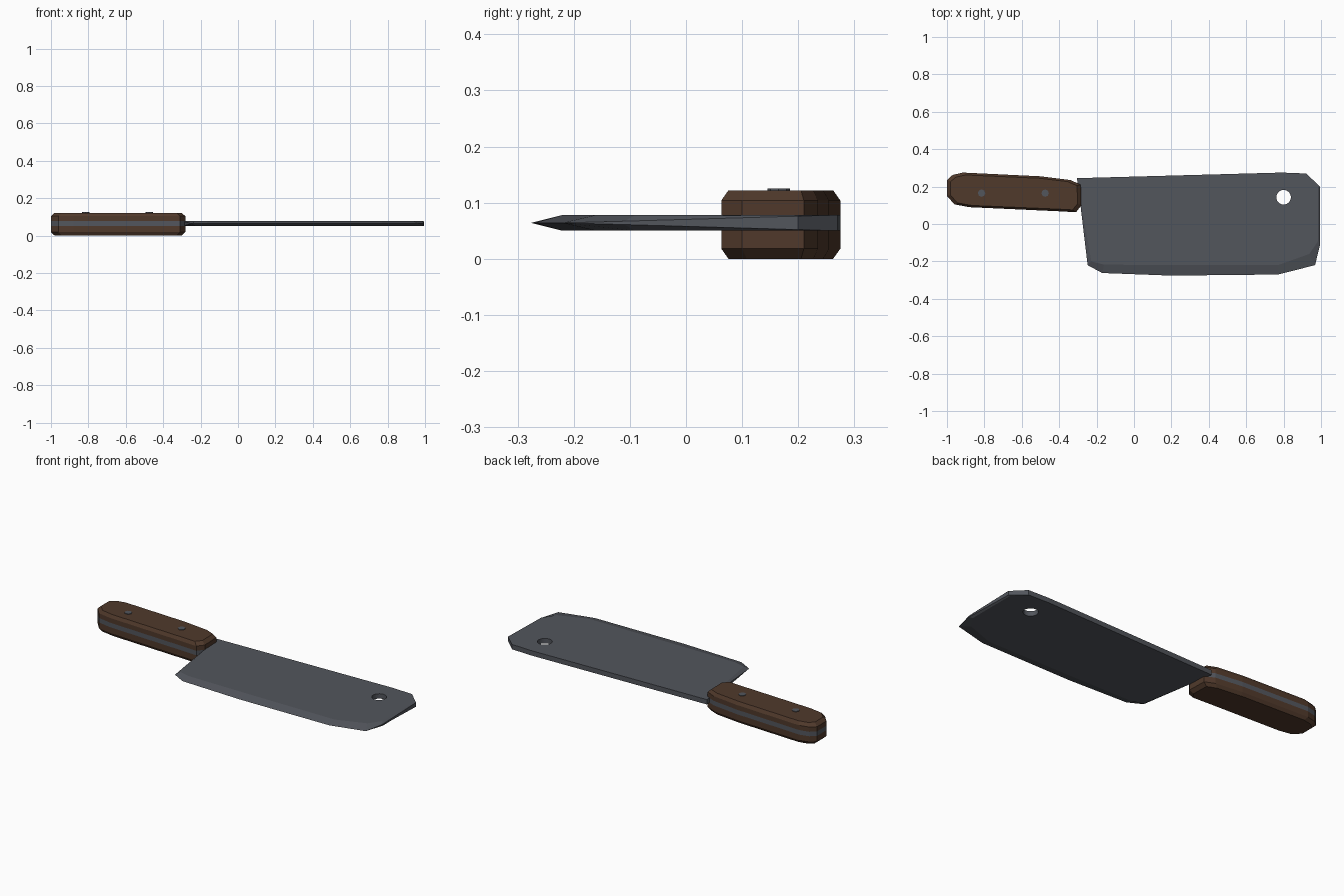
import bpy, bmesh

cube = bpy.data.objects.get("Cube")
if cube:
    bpy.data.objects.remove(cube, do_unlink=True)

MID = 0.064    # height of the blade's centre plane
HALF = 0.014   # half thickness of the blade


def material(name, colour):
    m = bpy.data.materials.new(name)
    m.use_nodes = True
    m.diffuse_color = (*colour, 1)
    m.node_tree.nodes["Principled BSDF"].inputs["Base Color"].default_value = (*colour, 1)
    return m


steel = material("dark steel", (0.085, 0.092, 0.108))
wood = material("brown wood", (0.08, 0.041, 0.024))


def loft(name, rings, mat):
    """Skin a stack of closed rings and cap both ends."""
    bm = bmesh.new()
    loops = [[bm.verts.new(p) for p in ring] for ring in rings]
    n = len(loops[0])
    for a, b in zip(loops, loops[1:]):
        for i in range(n):
            j = (i + 1) % n
            bm.faces.new((a[i], a[j], b[j], b[i]))
    bm.faces.new(loops[0])
    bm.faces.new(loops[-1])
    bmesh.ops.remove_doubles(bm, verts=bm.verts, dist=0.0002)
    bmesh.ops.recalc_face_normals(bm, faces=bm.faces)
    mesh = bpy.data.meshes.new(name)
    bm.to_mesh(mesh)
    bm.free()
    mesh.materials.append(mat)
    ob = bpy.data.objects.new(name, mesh)
    bpy.context.collection.objects.link(ob)
    return ob


def cylinder(name, x, y, z, radius, depth, sides, mat):
    bpy.ops.mesh.primitive_cylinder_add(vertices=sides, radius=radius, depth=depth, location=(x, y, z))
    ob = bpy.context.object
    ob.name = name
    ob.data.materials.append(mat)
    return ob


# Blade: rim x, y, inward offset of the flat side, half thickness at the rim
blade_points = [
    (-0.305, 0.245, 0, 0, HALF), (0.79, 0.275, 0, 0, HALF), (0.92, 0.27, 0, 0, HALF),
    (0.995, 0.2, -0.01, 0, 0.012), (0.995, -0.11, -0.01, 0.02, 0.003),
    (0.968, -0.22, -0.03, 0.06, 0), (0.77, -0.27, 0, 0.05, 0), (0.2, -0.276, 0, 0.056, 0),
    (-0.17, -0.262, 0.01, 0.045, 0), (-0.248, -0.22, 0.02, 0.02, 0), (-0.285, 0.09, 0.006, 0, 0.01),
]
flat = [(x + dx, y + dy) for x, y, dx, dy, h in blade_points]
blade = loft("blade", [
    [(x, y, MID - HALF) for x, y in flat],
    [(p[0], p[1], MID - p[4]) for p in blade_points],
    [(p[0], p[1], MID + p[4]) for p in blade_points],
    [(x, y, MID + HALF) for x, y in flat],
], steel)

# Hanging hole near the tip
cutter = cylinder("hole_cutter", 0.8, 0.143, MID, 0.039, 0.2, 24, steel)
cutter.hide_render = True
cutter.hide_set(True)
cut = blade.modifiers.new("hanging hole", "BOOLEAN")
cut.operation = "DIFFERENCE"
cut.solver = "EXACT"
cut.object = cutter
bpy.context.view_layer.objects.active = blade
bpy.ops.object.modifier_apply(modifier=cut.name)
bpy.data.objects.remove(cutter, do_unlink=True)

# Handle: a steel tang between two chamfered wooden scales
outline = [
    (-1, 0.235), (-0.97, 0.262), (-0.915, 0.275), (-0.5, 0.255), (-0.34, 0.235), (-0.285, 0.21),
    (-0.282, 0.1), (-0.31, 0.063), (-0.4, 0.068), (-0.88, 0.09), (-0.96, 0.105), (-1, 0.15),
]


def ring(z, sx=1, sy=1):
    cx, cy = -0.64, 0.168
    return [(cx + (x - cx) * sx, cy + (y - cy) * sy, z) for x, y in outline]


loft("tang", [ring(MID - 0.013), ring(MID + 0.013)], steel)
for name, side in (("lower_scale", -1), ("upper_scale", 1)):
    loft(name, [
        ring(MID - 0.003 + side * 0.016 if side > 0 else MID - 0.013),
        ring(0.061 + side * 0.043),
        ring(0.061 + side * 0.061, 0.945, 0.88),
    ], wood)

# Rivets on the upper scale
for name, x in (("rear_rivet", -0.815), ("front_rivet", -0.475)):
    cylinder(name, x, 0.165, 0.115, 0.02, 0.02, 8, steel)
